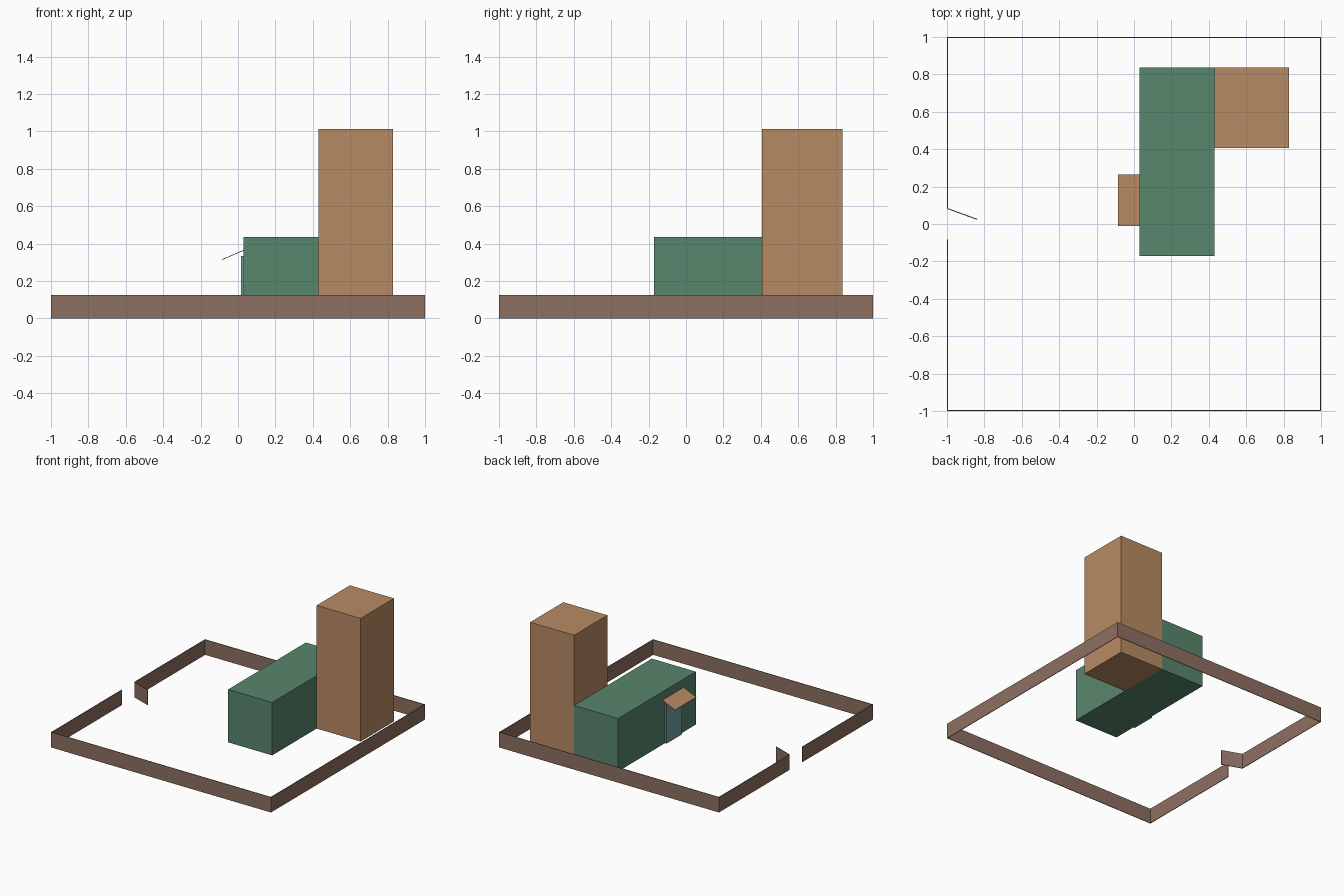
import bpy
import math

if "Cube" in bpy.data.objects:
    bpy.data.objects.remove(bpy.data.objects["Cube"])


def material(name, rgb):
    """Flat material from 0-255 screen colour, converted to linear."""
    m = bpy.data.materials.new(name)
    lin = [((c / 255 + 0.055) / 1.055) ** 2.4 for c in rgb]
    m.diffuse_color = (*lin, 1.0)
    m.use_nodes = True
    m.node_tree.nodes["Principled BSDF"].inputs["Base Color"].default_value = m.diffuse_color
    return m


TAN = material("tan", (184, 139, 99))
GREEN = material("green", (89, 134, 108))
BROWN = material("wall brown", (141, 112, 97))
TEAL = material("teal", (112, 158, 160))


def add_prism(name, outline, vector, mat):
    """Solid from a planar outline swept along a vector."""
    n = len(outline)
    far = [tuple(p[i] + vector[i] for i in range(3)) for p in outline]
    faces = [tuple(range(n))[::-1], tuple(range(n, 2 * n))]
    faces += [(i, (i + 1) % n, (i + 1) % n + n, i + n) for i in range(n)]
    mesh = bpy.data.meshes.new(name)
    mesh.from_pydata(list(outline) + far, [], faces)
    mesh.materials.append(mat)
    ob = bpy.data.objects.new(name, mesh)
    bpy.context.collection.objects.link(ob)
    return ob


def add_box(name, x, y, z, mat):
    base = [(x[0], y[0], z[0]), (x[1], y[0], z[0]),
            (x[1], y[1], z[0]), (x[0], y[1], z[0])]
    return add_prism(name, base, (0, 0, z[1] - z[0]), mat)


# Buildings
add_box("tower", (0.43, 0.83), (0.407, 0.838), (0, 1.012), TAN)
add_box("low_building", (0.03, 0.43), (-0.17, 0.838), (0, 0.435), GREEN)

# Entrance door and sloping canopy on the left side
add_box("door", (0.016, 0.03), (0.027, 0.228), (0, 0.335), TEAL)
canopy = [(-0.085, -0.012, 0.313), (0.03, -0.012, 0.362),
          (0.03, -0.012, 0.366), (-0.085, -0.012, 0.317)]
add_prism("canopy", canopy, (0, 0.276, 0), TAN)

# Boundary wall with a gateway on the left
H, T = 0.125, 0.005
add_box("front_wall", (-1, 1), (-1, -1 + T), (0, H), BROWN)
add_box("back_wall", (-1, 1), (1 - T, 1), (0, H), BROWN)
add_box("right_wall", (1 - T, 1), (-1 + T, 1 - T), (0, H), BROWN)
add_box("left_wall_front", (-1, -1 + T), (-1 + T, -0.082), (0, H), BROWN)
add_box("left_wall_back", (-1, -1 + T), (0.082, 1 - T), (0, H), BROWN)

# Gate leaf standing open
gate = add_box("gate", (0, 0.168), (-T / 2, T / 2), (0, H), BROWN)
gate.location = (-0.996, 0.082, 0)
gate.rotation_euler.z = -math.radians(20)
